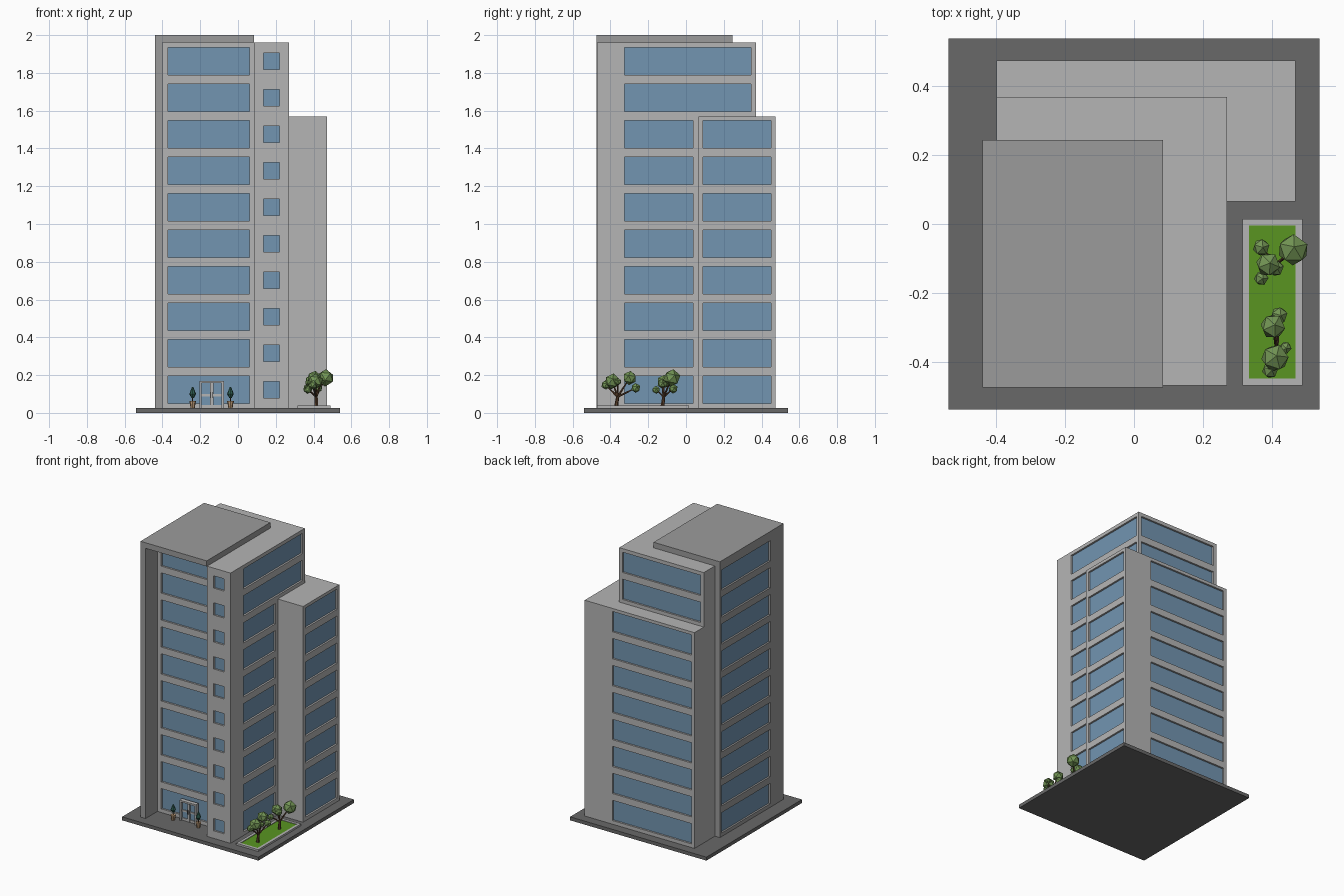
import bpy, bmesh
from mathutils import Vector, Matrix

if "Cube" in bpy.data.objects:
    bpy.data.objects.remove(bpy.data.objects["Cube"])


def mat(name, r, g, b):
    m = bpy.data.materials.new(name)
    m.diffuse_color = (r, g, b, 1)
    m.use_nodes = True
    m.node_tree.nodes["Principled BSDF"].inputs["Base Color"].default_value = m.diffuse_color
    return m


LIGHT = mat("light_concrete", .46, .46, .46)
FRAME = mat("mid_concrete", .33, .33, .33)
DARK = mat("paving", .14, .14, .14)
GLASS = mat("glass", .17, .30, .44)
GRASS = mat("grass", .10, .30, .015)
LEAF = mat("leaf", .17, .30, .09)
SHRUB = mat("shrub", .03, .12, .09)
WOOD = mat("bark", .10, .05, .025)
POT = mat("clay", .50, .32, .18)


def finish(name, bm, material):
    bmesh.ops.recalc_face_normals(bm, faces=bm.faces)
    me = bpy.data.meshes.new(name)
    bm.to_mesh(me)
    bm.free()
    me.materials.append(material)
    ob = bpy.data.objects.new(name, me)
    bpy.context.collection.objects.link(ob)
    return ob


def add_box(bm, lo, hi):
    lo, hi = Vector(lo), Vector(hi)
    m = Matrix.Translation((lo + hi) / 2) @ Matrix.Diagonal((*(hi - lo), 1))
    bmesh.ops.create_cube(bm, size=1, matrix=m)


def boxes(name, items, material):
    bm = bmesh.new()
    for lo, hi in items:
        add_box(bm, lo, hi)
    return finish(name, bm, material)


def prism(name, points, vec, material):
    bm = bmesh.new()
    f = bm.faces.new([bm.verts.new(p) for p in points])
    ext = bmesh.ops.extrude_face_region(bm, geom=[f])["geom"]
    bmesh.ops.translate(bm, vec=vec, verts=[v for v in ext if isinstance(v, bmesh.types.BMVert)])
    return finish(name, bm, material)


def add_limb(bm, a, b, r1, r2, sides=6):
    a, b = Vector(a), Vector(b)
    d = b - a
    m = Matrix.Translation((a + b) / 2) @ d.to_track_quat('Z', 'Y').to_matrix().to_4x4()
    bmesh.ops.create_cone(bm, cap_ends=True, segments=sides, radius1=r1, radius2=r2,
                          depth=d.length, matrix=m)


# Windows: list of (axis of wall normal, outward sign, plane, u0, u1, rows, z0, z1)
PITCH = .1931


def add_windows(wall, specs):
    def slabs(inner, outer):
        out = []
        for axis, sign, plane, u0, u1, rows, z0, z1 in specs:
            p = sorted((plane - sign * inner, plane + sign * outer))
            for r in rows:
                a, b = z0 + r * PITCH, z1 + r * PITCH
                if axis == 'x':
                    out.append(((p[0], u0, a), (p[1], u1, b)))
                else:
                    out.append(((u0, p[0], a), (u1, p[1], b)))
        return out
    cutter = boxes("window_cutter", slabs(.015, .02), GLASS)
    cutter.hide_render = True
    mod = wall.modifiers.new("window_recesses", 'BOOLEAN')
    mod.operation, mod.solver, mod.object = 'DIFFERENCE', 'EXACT', cutter
    bpy.context.view_layer.objects.active = wall
    bpy.ops.object.modifier_apply(modifier=mod.name)
    bpy.data.objects.remove(cutter)
    boxes(wall.name + "_panes", slabs(.017, -.013), GLASS)


G = .025  # top of the paving
ALL, LOW, TOP = range(10), range(8), range(8, 10)
BAND = (.051, .196)

boxes("paving_slab", [((-.54, -.54, 0), (.54, .54, G))], DARK)

# Main tower, with a projecting column at the front right
tower = prism("main_tower", [(-.40, -.34, G), (.085, -.34, G), (.085, -.47, G), (.27, -.47, G),
                             (.27, .37, G), (-.40, .37, G)], (0, 0, 1.96 - G), LIGHT)
add_windows(tower, [
    ('y', -1, -.34, -.37, .06, ALL, *BAND),
    ('y', -1, -.47, .136, .22, ALL, .079, .167),
    ('x', 1, .27, -.325, .038, LOW, *BAND),
    ('x', 1, .27, -.325, .345, TOP, *BAND),
    ('y', 1, .37, -.375, .245, TOP, *BAND)])

# Lower block wrapping the back right corner
block = prism("rear_block", [(.27, .065, G), (.47, .065, G), (.47, .475, G), (-.40, .475, G),
                             (-.40, .37, G), (.27, .37, G)], (0, 0, 1.57 - G), LIGHT)
add_windows(block, [
    ('x', 1, .47, .09, .45, LOW, *BAND),
    ('y', 1, .475, -.375, .25, LOW, *BAND)])

# Side wall and roof canopy in one folded profile
canopy = prism("side_wall_and_roof", [(-.44, -.475, G), (-.40, -.475, G), (-.40, -.475, 1.96),
                                      (.085, -.475, 1.96), (.085, -.475, 2), (-.44, -.475, 2)],
               (0, .72, 0), FRAME)
add_windows(canopy, [('x', -1, -.44, -.325, .225, ALL, *BAND)])

# Entrance double door: frame, mullion, crossbar, glass
X0, X1, XM, ZT = -.205, -.075, -.14, .17
boxes("door_frame", [
    ((X0, -.37, G), (X0 + .012, -.34, ZT)), ((X1 - .012, -.37, G), (X1, -.34, ZT)),
    ((X0 + .012, -.37, ZT - .012), (X1 - .012, -.34, ZT)),
    ((XM - .009, -.36, G), (XM + .009, -.34, ZT - .012)),
    ((X0 + .012, -.358, .088), (X1 - .012, -.34, .1)),
    ((X0 + .012, -.358, G), (X1 - .012, -.34, .042))], LIGHT)
boxes("door_glass", [((X0 + .01, -.352, G), (X1 - .01, -.335, ZT - .01))], GLASS)
boxes("door_handles", [((XM + s * .005 - .002, -.366, .08), (XM + s * .005 + .002, -.359, .11))
                       for s in (-1, 1)], DARK)

# Potted shrubs either side of the door
for side, x in (("left", -.24), ("right", -.04)):
    y = -.39
    for part, limbs, m in (
            ("pot", [(G, .056, .011, .016), (.056, .063, .018, .018)], POT),
            ("stem", [(.06, .09, .003, .003)], WOOD),
            ("shrub", [(.08, .1, .007, .018), (.1, .138, .018, .003)], SHRUB)):
        bm = bmesh.new()
        for z0, z1, r0, r1 in limbs:
            add_limb(bm, (x, y, z0), (x, y, z1), r0, r1, 8)
        finish(f"{side}_{part}", bm, m)

# Planter kerb and lawn
boxes("planter_kerb", [
    ((.315, -.47, G), (.335, .015, .038)), ((.47, -.47, G), (.49, .015, .038)),
    ((.335, -.47, G), (.47, -.45, .038)), ((.335, -.005, G), (.47, .015, .038))], LIGHT)
boxes("planter_lawn", [((.335, -.45, G), (.47, -.005, .034))], GRASS)

# Trees: root, fork, and leaf clumps as (x, y, z, radius)
TREES = [
    ("front_tree", (.415, -.37, .03), (.415, -.362, .085),
     [(.41, -.39, .167, .042), (.396, -.425, .148, .025), (.44, -.36, .165, .019),
      (.404, -.298, .185, .038), (.422, -.266, .132, .026)]),
    ("back_tree", (.415, -.125, .03), (.413, -.118, .085),
     [(.463, -.075, .185, .047), (.39, -.118, .165, .037), (.37, -.068, .128, .026),
      (.37, -.158, .122, .022), (.412, -.128, .155, .025)])]
for name, root, fork, clumps in TREES:
    bm = bmesh.new()
    add_limb(bm, root, fork, .011, .008)
    for x, y, z, r in clumps:
        add_limb(bm, fork, (x, y, z), .006, .003)
    finish(name + "_trunk", bm, WOOD)
    bm = bmesh.new()
    for x, y, z, r in clumps:
        bmesh.ops.create_icosphere(bm, subdivisions=1, radius=r,
                                   matrix=Matrix.Translation((x, y, z)) @ Matrix.Rotation(r * 60, 4, 'Z')
                                   @ Matrix.Rotation(.2, 4, 'X'))
    finish(name + "_leaves", bm, LEAF)
